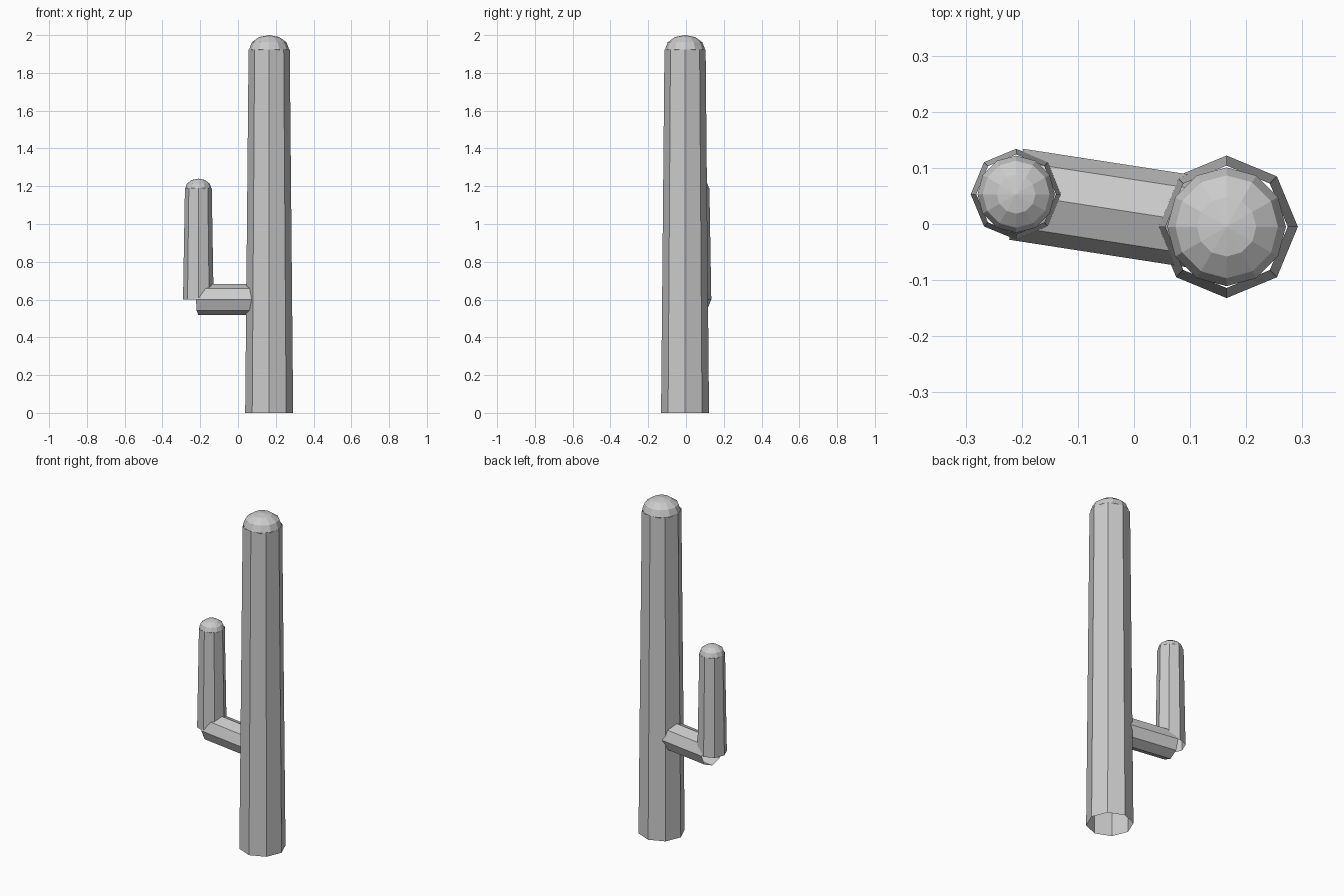
import bpy
import math
from mathutils import Vector

cube = bpy.data.objects.get("Cube")
if cube:
    bpy.data.objects.remove(cube, do_unlink=True)

# One plain grey for the whole plant
grey = bpy.data.materials.new("plain grey")
grey.use_nodes = True
colour = (0.6, 0.6, 0.6, 1)
grey.diffuse_color = colour
grey.node_tree.nodes["Principled BSDF"].inputs["Base Color"].default_value = colour


def finish(name):
    obj = bpy.context.object
    obj.name = name
    obj.data.materials.append(grey)
    return obj


def tube(name, start, end, r_start, r_end):
    """Open eight-sided tube between two points."""
    axis = end - start
    bpy.ops.mesh.primitive_cone_add(
        vertices=8, radius1=r_start, radius2=r_end, depth=axis.length,
        end_fill_type='NOTHING', location=(start + end) / 2)
    obj = finish(name)
    # Lean the tube along its axis, keeping a corner on top
    lean = math.atan2(axis.xy.length, axis.z)
    obj.rotation_euler = (0, lean, math.atan2(axis.y, axis.x))


def cap(name, centre, radius, height):
    """Rounded, slightly flattened tip."""
    bpy.ops.mesh.primitive_uv_sphere_add(
        segments=12, ring_count=6, radius=1, location=centre)
    obj = finish(name)
    obj.scale = (radius, radius, height)


def stem(name, base, height, r_base, r_top, tip):
    """Upright tapered tube with a rounded tip."""
    top = base + Vector((0, 0, height))
    tube(name, base, top, r_base, r_top)
    cap(name + "_tip", top, r_top * 0.97, tip)


trunk_base = Vector((0.165, -0.005, 0))
elbow = Vector((-0.21, 0.053, 0.6))

stem("trunk", trunk_base, 1.925, 0.127, 0.109, 0.075)
stem("arm_upright", elbow, 0.59, 0.081, 0.071, 0.05)
tube("arm_branch", elbow, trunk_base + Vector((0, 0, 0.6)), 0.082, 0.082)
